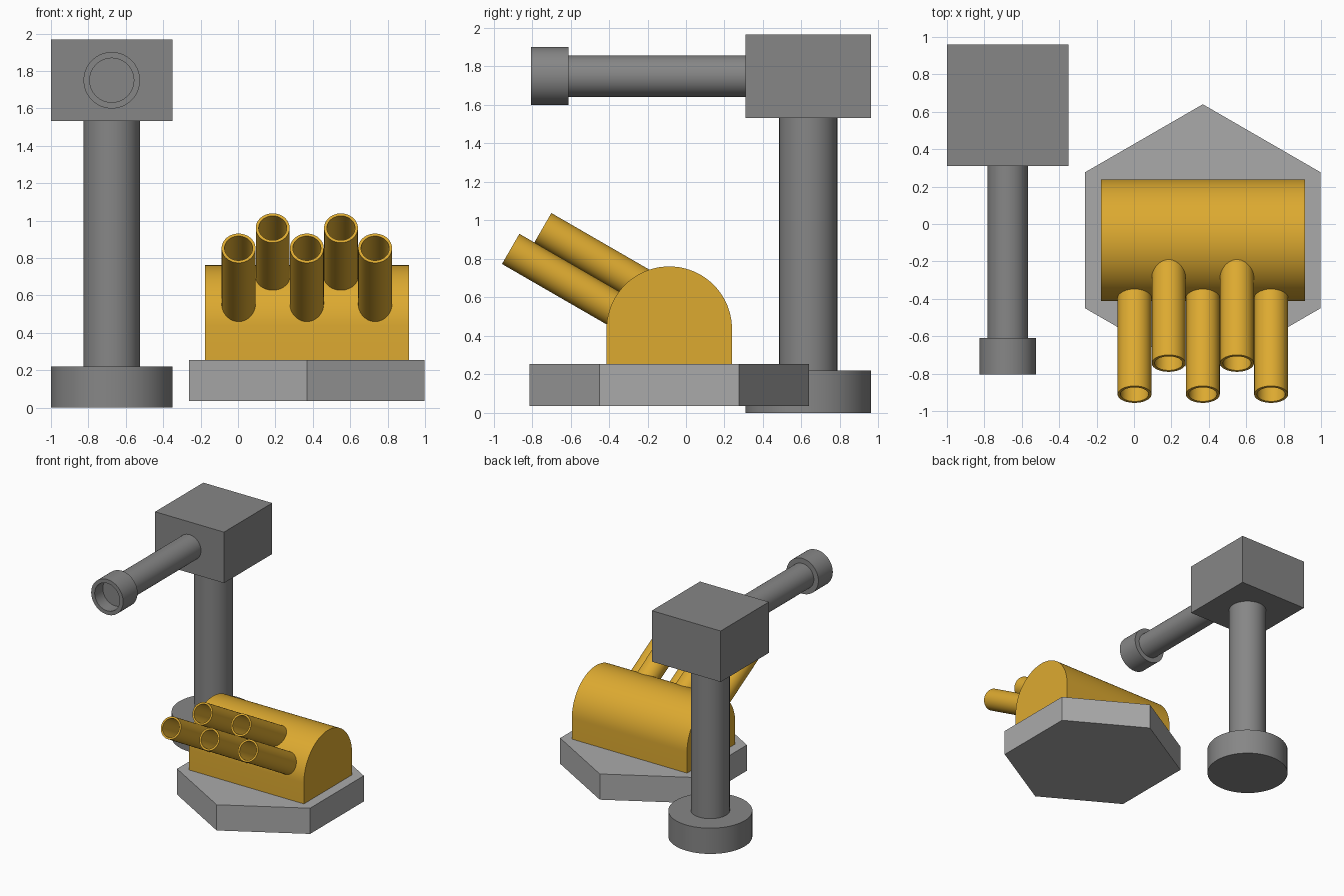
import bpy, bmesh, math
from mathutils import Vector, Matrix

if "Cube" in bpy.data.objects:
    bpy.data.objects.remove(bpy.data.objects["Cube"])

GOLD = bpy.data.materials.new("gold")
GOLD.diffuse_color = (0.72, 0.40, 0.03, 1)
GOLD.use_nodes = True
GOLD.node_tree.nodes["Principled BSDF"].inputs["Base Color"].default_value = GOLD.diffuse_color
PLATE = bpy.data.materials.new("light_grey")
PLATE.diffuse_color = (0.40, 0.40, 0.40, 1)
PLATE.use_nodes = True
PLATE.node_tree.nodes["Principled BSDF"].inputs["Base Color"].default_value = PLATE.diffuse_color
STEEL = bpy.data.materials.new("dark_grey")
STEEL.diffuse_color = (0.24, 0.24, 0.24, 1)
STEEL.use_nodes = True
STEEL.node_tree.nodes["Principled BSDF"].inputs["Base Color"].default_value = STEEL.diffuse_color


def finish(bm, name, mat, smooth=True):
    bmesh.ops.remove_doubles(bm, verts=bm.verts, dist=1e-5)
    bmesh.ops.recalc_face_normals(bm, faces=bm.faces)
    me = bpy.data.meshes.new(name)
    bm.to_mesh(me)
    bm.free()
    me.materials.append(mat)
    ob = bpy.data.objects.new(name, me)
    bpy.context.collection.objects.link(ob)
    if smooth:
        bpy.ops.object.select_all(action='DESELECT')
        ob.select_set(True)
        bpy.context.view_layer.objects.active = ob
        bpy.ops.object.shade_smooth_by_angle(angle=math.radians(35))
    return ob


def lathe(name, profile, origin, axis, mat, steps=64, smooth=True, phase=0.0):
    """Spin (radius, distance) points around an axis starting at origin."""
    bm = bmesh.new()
    vs = [bm.verts.new((r, 0, h)) for r, h in profile]
    es = [bm.edges.new(p) for p in zip(vs, vs[1:])]
    bmesh.ops.spin(bm, geom=vs + es, cent=(0, 0, 0), axis=(0, 0, 1),
                   angle=math.tau, steps=steps, use_merge=True)
    turn = Vector((0, 0, 1)).rotation_difference(Vector(axis)).to_matrix().to_4x4()
    bm.transform(Matrix.Translation(origin) @ turn @ Matrix.Rotation(phase, 4, 'Z'))
    return finish(bm, name, mat, smooth)


def rod(r, length):
    return [(0, 0), (r, 0), (r, length), (0, length)]


def cup(r, inner, length, depth):
    return [(0, 0), (r, 0), (r, length), (inner, length),
            (inner, length - depth), (0, length - depth)]


# Tower: round foot, column and box head
TX, TY, BZ = -0.675, 0.635, 1.75
lathe("tower_foot", rod(0.326, 0.22), (TX, TY, 0), (0, 0, 1), STEEL)
lathe("tower_column", rod(0.151, 1.33), (TX, TY, 0.21), (0, 0, 1), STEEL)
bm = bmesh.new()
bmesh.ops.create_cube(bm, size=1, matrix=Matrix.Translation((TX, TY, 1.749))
                      @ Matrix.Diagonal((0.652, 0.652, 0.436, 1)))
finish(bm, "tower_head", STEEL, False)

# Horizontal barrel with a recessed muzzle
lathe("barrel", rod(0.108, 0.95), (TX, 0.33, BZ), (0, -1, 0), STEEL)
lathe("muzzle", cup(0.151, 0.118, 0.195, 0.11), (TX, -0.61, BZ), (0, -1, 0), STEEL)

# Hexagonal base plate
CX, CY = 0.368, -0.087
plate = lathe("hex_base", [(0, 0), (0.727, 0), (0.727, 0.22), (0, 0.22)],
              (CX, CY, 0.035), (0, 0, 1), PLATE, 6, False, math.pi / 2)

# Arched housing: half-round profile on straight walls, extruded along x
bm = bmesh.new()
R, ARC_Z, N = 0.326, 0.435, 40
pts = [(R * math.cos(math.pi * i / N), ARC_Z + R * math.sin(math.pi * i / N))
       for i in range(N + 1)]
pts += [(-R, 0.25), (R, 0.25)]
face = bm.faces.new([bm.verts.new((CX - 0.545, CY + y, z)) for y, z in pts])
ext = bmesh.ops.extrude_face_region(bm, geom=[face], use_keep_orig=True)
bmesh.ops.translate(bm, vec=(1.09, 0, 0),
                    verts=[v for v in ext["geom"] if isinstance(v, bmesh.types.BMVert)])
finish(bm, "arched_housing", GOLD)

# Five hollow launch tubes in two staggered rows, tilted 30 degrees up
tilt = Vector((0, -math.cos(math.radians(30)), math.sin(math.radians(30))))
LENGTH = 0.75
for i in range(5):
    y, z = (-0.911, 0.852) if i % 2 == 0 else (-0.745, 0.960)
    mouth = Vector((CX + (i - 2) * 0.1825, y, z))
    lathe(f"launch_tube_{i + 1}", cup(0.0905, 0.075, LENGTH, 0.6),
          mouth - tilt * LENGTH, tilt, GOLD, 48)
